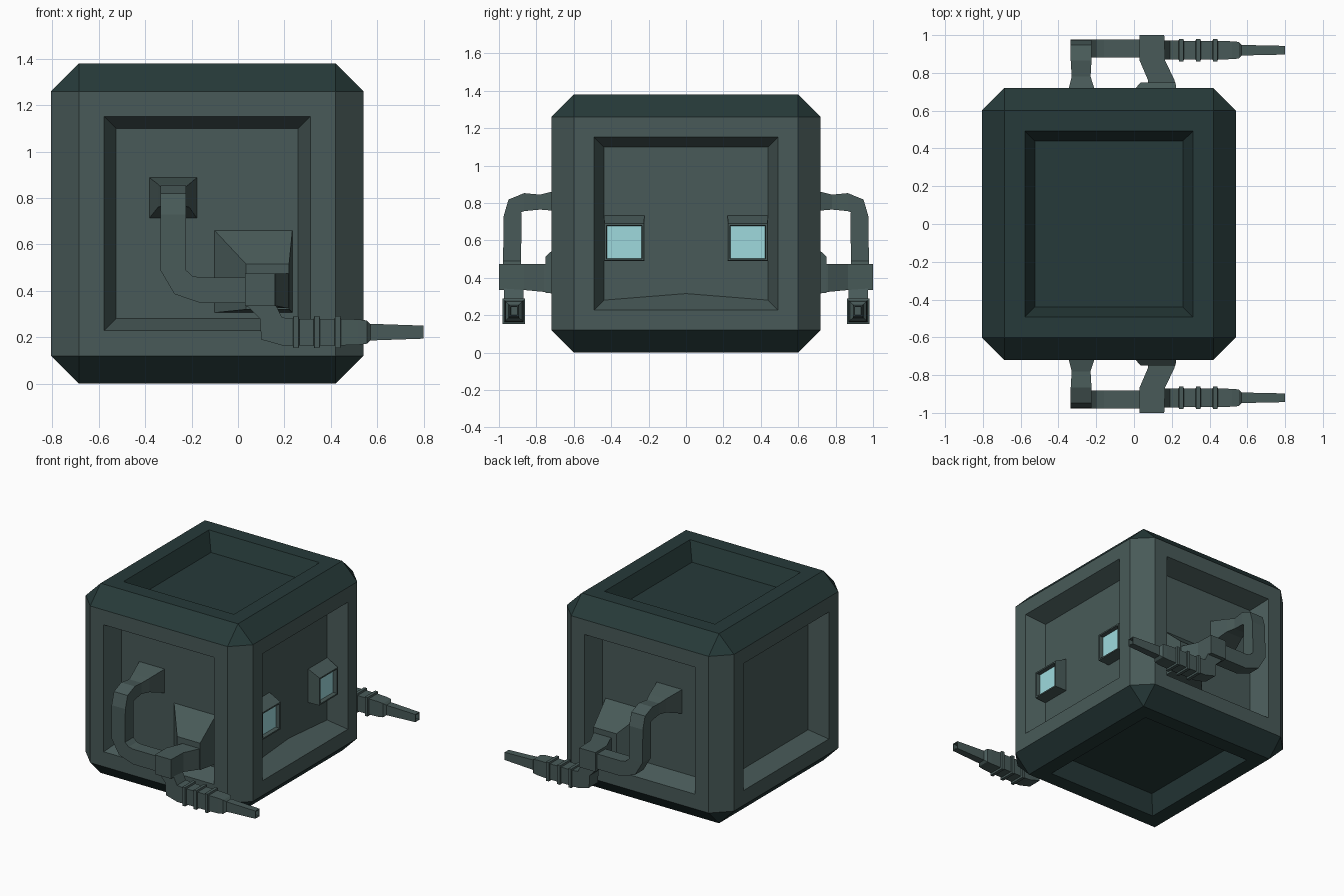
import bpy, bmesh
from mathutils import Vector

if "Cube" in bpy.data.objects:
    bpy.data.objects.remove(bpy.data.objects["Cube"])


def material(name, rgb):
    m = bpy.data.materials.new(name)
    m.diffuse_color = (*rgb, 1)
    m.use_nodes = True
    m.node_tree.nodes["Principled BSDF"].inputs["Base Color"].default_value = m.diffuse_color
    return m


GREY = material("grey_green_metal", (0.065, 0.102, 0.098))
DARK = material("dark_green_metal", (0.0194, 0.042, 0.041))
GLASS = material("pale_blue_glass", (0.342, 0.701, 0.73))


def finish(bm, name, mats):
    bmesh.ops.recalc_face_normals(bm, faces=bm.faces)
    me = bpy.data.meshes.new(name)
    bm.to_mesh(me)
    bm.free()
    for m in mats:
        me.materials.append(m)
    ob = bpy.data.objects.new(name, me)
    bpy.context.collection.objects.link(ob)


def loft(rings, side=1):
    """Skin a list of four-point rings; side=-1 mirrors across y."""
    bm = bmesh.new()
    vs = [[bm.verts.new((p[0], p[1] * side, p[2])) for p in r] for r in rings]
    for a, b in zip(vs, vs[1:]):
        for i in range(len(a)):
            j = (i + 1) % len(a)
            bm.faces.new((a[i], a[j], b[j], b[i]))
    bm.faces.new(vs[0][::-1])
    end = bm.faces.new(vs[-1])
    bmesh.ops.recalc_face_normals(bm, faces=bm.faces)
    return bm, end


def ring_x(x, y0, y1, z0, z1):
    return [(x, y0, z0), (x, y1, z0), (x, y1, z1), (x, y0, z1)]


def ring_y(y, x0, x1, z0, z1):
    return [(x0, y, z0), (x1, y, z0), (x1, y, z1), (x0, y, z1)]


def ring(c, u, v):
    c, u, v = Vector(c), Vector(u), Vector(v)
    return [c - u - v, c + u - v, c + u + v, c - u + v]


# Body: chamfered box, dark caps, recessed panel on every side
bm = bmesh.new()
bmesh.ops.create_cube(bm, size=1)
for v in bm.verts:
    v.co = (v.co.x * 1.346 - 0.133, v.co.y * 1.44, (v.co.z + 0.5) * 1.38)
bmesh.ops.bevel(bm, geom=bm.edges[:], offset=0.12, segments=1, affect='EDGES')
bm.normal_update()
for f in bm.faces:
    f.material_index = 1 if abs(f.normal.z) > 0.3 else 0
main = [f for f in bm.faces if max(abs(c) for c in f.normal) > 0.99]
bmesh.ops.inset_individual(bm, faces=main, thickness=0.108, depth=0, use_even_offset=True)
bmesh.ops.inset_individual(bm, faces=main, thickness=0.053, depth=-0.13, use_even_offset=True)
# Slightly peaked sill under the eyes
face = max(main, key=lambda f: f.normal.x)
sill = min(face.edges, key=lambda e: e.verts[0].co.z + e.verts[1].co.z)
res = bmesh.ops.subdivide_edges(bm, edges=[sill], cuts=1)
for g in res['geom_inner']:
    if isinstance(g, bmesh.types.BMVert):
        g.co.z += 0.035
finish(bm, "body", [GREY, DARK])

for side, tag in ((1, "front"), (-1, "back")):
    # Eye: hooded housing with sunken glass
    bm, end = loft([ring_x(0.405, -0.44, -0.222, 0.49, 0.737),
                    ring_x(0.50, -0.435, -0.225, 0.492, 0.69)], side)
    bmesh.ops.inset_individual(bm, faces=[end], thickness=0.014, depth=0)
    bmesh.ops.inset_individual(bm, faces=[end], thickness=0.003, depth=-0.03)
    end.material_index = 1
    finish(bm, "eye_" + tag, [GREY, GLASS])

    # Bent pipe: flared socket, down, then forward into the elbow
    a, b = 0.055, 0.048
    d = 0.707
    X, Y = (a, 0, 0), (0, -b, 0)
    pipe = [ring_y(-0.58, -0.385, -0.175, 0.71, 0.89),
            ring_y(-0.72, -0.345, -0.21, 0.76, 0.86),
            ring_y(-0.78, -0.33, -0.23, 0.765, 0.845),
            ring((-0.28, -0.865, 0.805), X, (0, 0, b)),
            ring((-0.28, -0.915, 0.785), X, (0, -b * d, b * d)),
            ring((-0.28, -0.927, 0.73), X, Y),
            ring((-0.28, -0.93, 0.49), X, Y),
            ring((-0.235, -0.93, 0.425), (a * d, 0, a * d), Y),
            ring((-0.16, -0.93, 0.402), (0, 0, a), Y),
            ring((0.06, -0.93, 0.402), (0, 0, a), Y)]
    finish(loft(pipe, side)[0], "arm_pipe_" + tag, [GREY])

    # Wedge shoulder mount on the panel
    mount = [ring_y(-0.58, -0.11, 0.235, 0.305, 0.67),
             ring_y(-0.75, 0.035, 0.22, 0.32, 0.515)]
    finish(loft(mount, side)[0], "shoulder_mount_" + tag, [GREY])

    # Strut from the mount to the elbow block
    strut = [ring_y(-0.73, 0.075, 0.22, 0.325, 0.475),
             ring_y(-0.76, 0.075, 0.215, 0.325, 0.475),
             ring_y(-0.865, 0.03, 0.165, 0.335, 0.475),
             ring_y(-1.0, 0.03, 0.16, 0.335, 0.475)]
    finish(loft(strut, side)[0], "elbow_block_" + tag, [GREY])

    # Bent neck under the elbow
    prof = [(0.03, 0.345), (0.095, 0.28), (0.10, 0.19), (0.19, 0.165),
            (0.24, 0.165), (0.24, 0.28), (0.19, 0.285), (0.16, 0.345)]
    neck = [[(x, y, z) for x, z in prof] for y in (-0.87, -0.972)]
    finish(loft(neck, side)[0], "arm_neck_" + tag, [GREY])

    # Barrel with three raised bands, stepping down to a hollow tip
    steps = [(0.20, 0.05, 0.057)]
    for x in (0.25, 0.34, 0.43):
        steps += [(x - 0.014, 0.05, 0.057), (x - 0.011, 0.06, 0.069),
                  (x + 0.011, 0.06, 0.069), (x + 0.014, 0.05, 0.057)]
    steps += [(0.52, 0.047, 0.055), (0.555, 0.044, 0.05), (0.57, 0.028, 0.036),
              (0.80, 0.023, 0.028)]
    barrel = [ring_x(x, -0.92 - w, -0.92 + w, 0.222 - h, 0.222 + h) for x, w, h in steps]
    bm, end = loft(barrel, side)
    bmesh.ops.inset_individual(bm, faces=[end], thickness=0.008, depth=0)
    bmesh.ops.inset_individual(bm, faces=[end], thickness=0.002, depth=-0.04)
    finish(bm, "arm_barrel_" + tag, [GREY])
